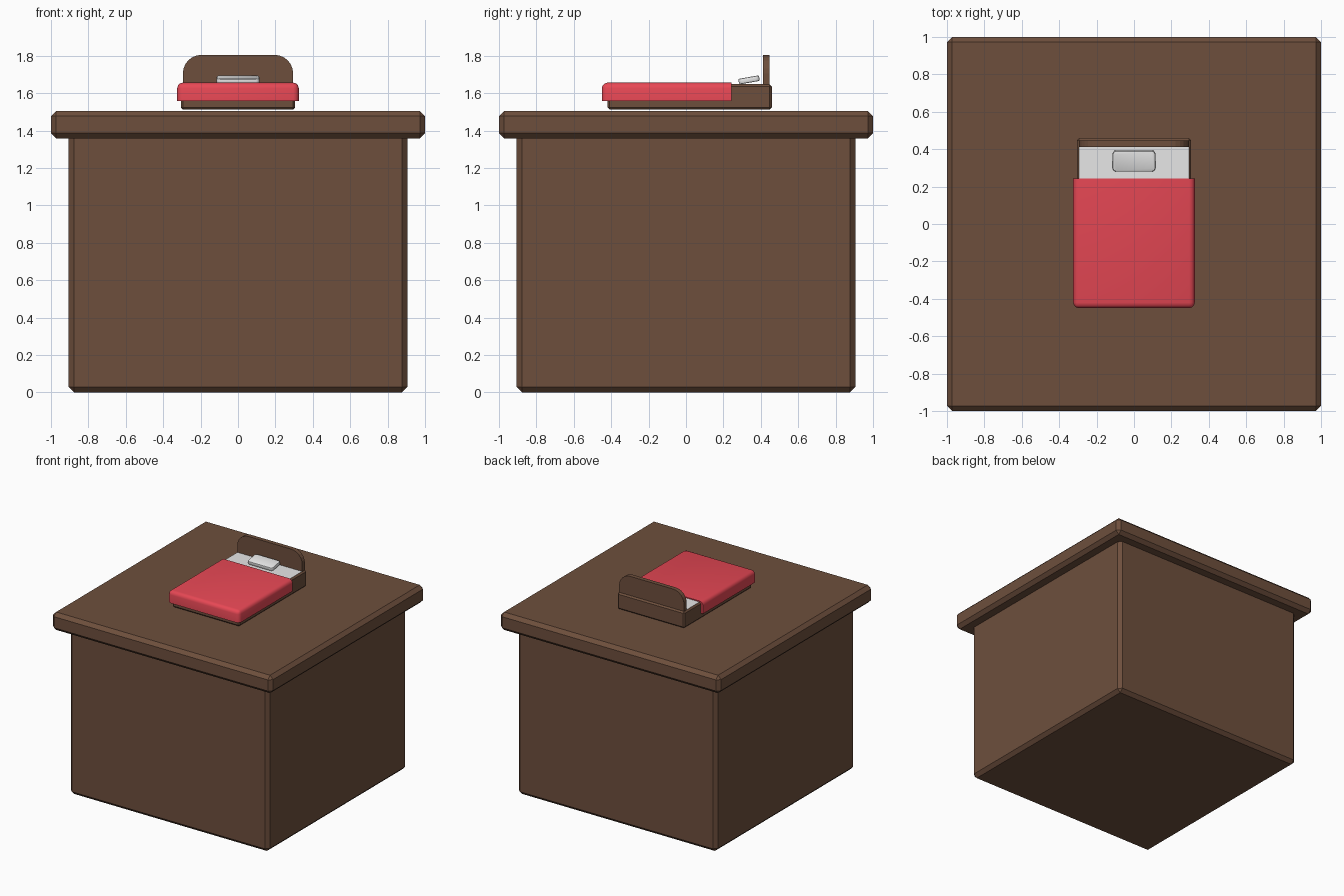
import bpy, bmesh, math

if "Cube" in bpy.data.objects:
    bpy.data.objects.remove(bpy.data.objects["Cube"])


def material(name, rgb):
    m = bpy.data.materials.new(name)
    m.diffuse_color = (*rgb, 1)
    m.use_nodes = True
    m.node_tree.nodes["Principled BSDF"].inputs["Base Color"].default_value = m.diffuse_color
    return m


wood = material("brown wood", (0.155, 0.078, 0.046))
red = material("red cloth", (0.80, 0.064, 0.09))
white = material("white linen", (0.8, 0.8, 0.8))


def finish(name, bm, mats, smooth=False):
    bmesh.ops.recalc_face_normals(bm, faces=bm.faces)
    mesh = bpy.data.meshes.new(name)
    for f in bm.faces:
        f.smooth = smooth
    bm.to_mesh(mesh)
    bm.free()
    for m in mats:
        mesh.materials.append(m)
    ob = bpy.data.objects.new(name, mesh)
    bpy.context.collection.objects.link(ob)
    return ob


def box(lo, hi):
    bm = bmesh.new()
    bmesh.ops.create_cube(bm, size=1)
    for v in bm.verts:
        v.co = [lo[i] + (v.co[i] + 0.5) * (hi[i] - lo[i]) for i in range(3)]
    return bm


def bevel(bm, edges, width, segments=1):
    bmesh.ops.bevel(bm, geom=edges, offset=width, segments=segments,
                    profile=0.5, affect='EDGES', clamp_overlap=True)


# Cabinet body and overhanging top slab, chamfered
for name, w, z0, z1 in (("cabinet_body", 0.905, 0, 1.40),
                        ("cabinet_top", 1.0, 1.358, 1.505)):
    bm = box((-w, -w, z0), (w, w, z1))
    bevel(bm, bm.edges[:], 0.028)
    finish(name, bm, [wood])

# Bed frame; its flat top is the white sheet
bm = box((-0.306, -0.42, 1.512), (0.306, 0.459, 1.648))
bevel(bm, bm.edges[:], 0.012)
bm.normal_update()
for f in bm.faces:
    if f.normal.z > 0.9:
        f.material_index = 1
finish("bed_frame", bm, [wood, white])

# Headboard with rounded upper corners
w, r, top = 0.295, 0.1, 1.805
arc = [(w - r + r * math.cos(i * math.pi / 12), top - r + r * math.sin(i * math.pi / 12))
       for i in range(7)]
outline = [(w, 1.63)] + arc + [(-x, z) for x, z in reversed(arc)] + [(-w, 1.63)]
bm = bmesh.new()
face = bm.faces.new([bm.verts.new((x, 0.412, z)) for x, z in outline])
ext = bmesh.ops.extrude_face_region(bm, geom=[face])
bmesh.ops.translate(bm, vec=(0, 0.035, 0),
                    verts=[g for g in ext["geom"] if isinstance(g, bmesh.types.BMVert)])
finish("headboard", bm, [wood])

# Blanket draped over the frame, rounded on the foot corners and upper edges
lo, hi = (-0.325, -0.45, 1.558), (0.325, 0.244, 1.656)
bm = box(lo, hi)
edges = []
for e in bm.edges:
    a, b = (v.co for v in e.verts)
    mid = (a + b) / 2
    foot_corner = abs(a.z - b.z) > 0.01 and mid.y < 0
    upper = min(a.z, b.z) > 1.6 and mid.y < 0.2
    if foot_corner or upper:
        edges.append(e)
bevel(bm, edges, 0.03, 3)
blanket = finish("blanket", bm, [red])
bpy.context.view_layer.objects.active = blanket
blanket.select_set(True)
bpy.ops.object.shade_smooth_by_angle(angle=math.radians(40))
blanket.select_set(False)

# Tilted pillow
bm = box((-0.114, -0.056, -0.015), (0.114, 0.056, 0.015))
bevel(bm, [e for e in bm.edges if abs(e.verts[0].co.z - e.verts[1].co.z) > 0.01], 0.018, 3)
bevel(bm, [e for e in bm.edges if abs(e.verts[0].co.z - e.verts[1].co.z) < 0.001], 0.007, 2)
pillow = finish("pillow", bm, [white])
pillow.location = (0, 0.337, 1.671)
pillow.rotation_euler.x = math.radians(10)
bpy.context.view_layer.objects.active = pillow
pillow.select_set(True)
bpy.ops.object.shade_smooth_by_angle(angle=math.radians(40))
